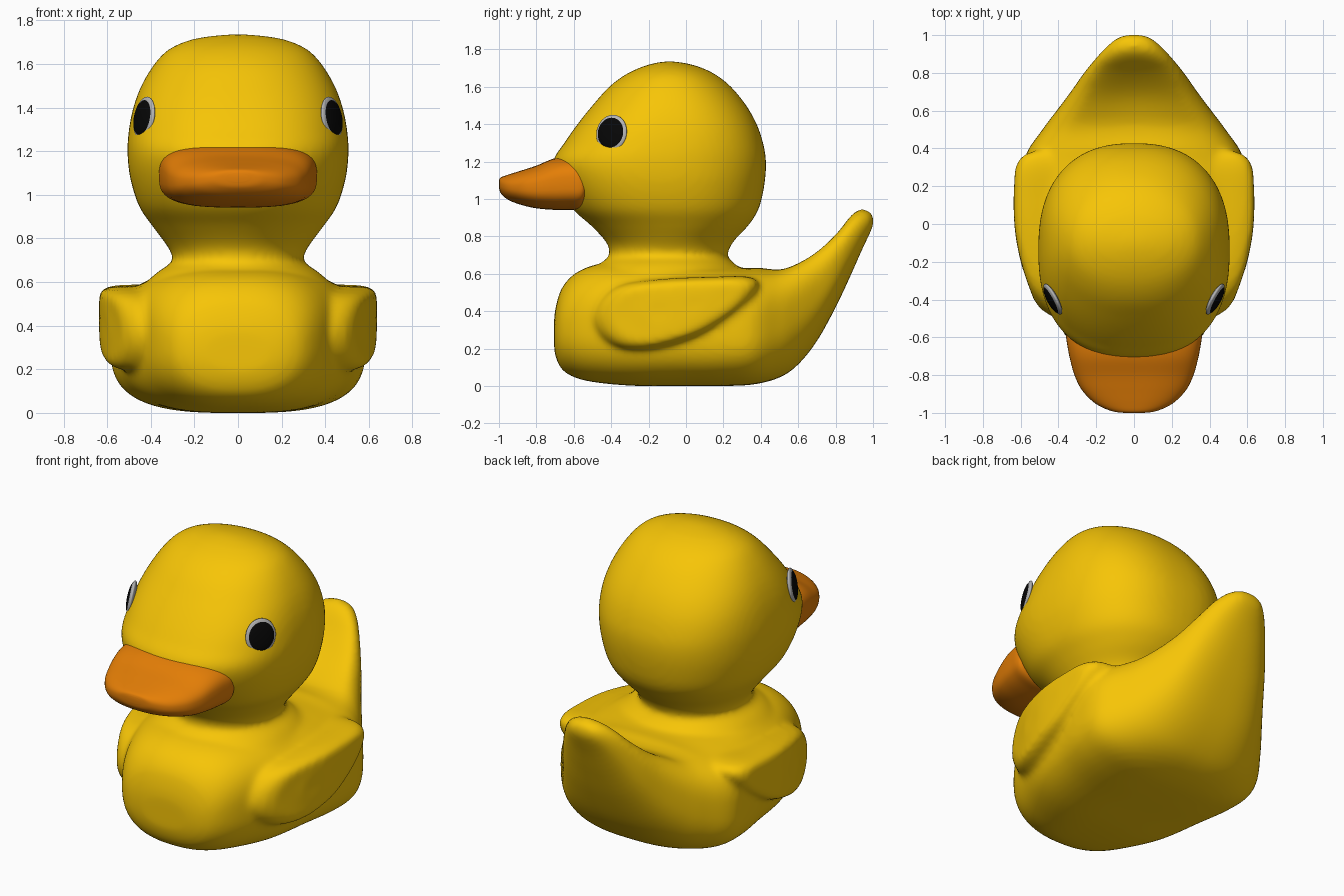
import bpy, bmesh, math
from mathutils import Vector

if "Cube" in bpy.data.objects:
    bpy.data.objects.remove(bpy.data.objects["Cube"])


def material(name, rgb):
    m = bpy.data.materials.new(name)
    m.diffuse_color = (*rgb, 1)
    m.use_nodes = True
    m.node_tree.nodes["Principled BSDF"].inputs["Base Color"].default_value = m.diffuse_color
    return m


yellow = material("yellow", (0.93, 0.56, 0.002))
orange = material("orange", (0.78, 0.21, 0.002))
black = material("black", (0.002, 0.002, 0.002))
grey = material("pale_grey", (0.45, 0.45, 0.45))


def spline(rows, steps, closed=False):
    """Smooth curve through rows of numbers (Catmull-Rom)."""
    n, out = len(rows), []
    at = (lambda i: rows[i % n]) if closed else (lambda i: rows[max(0, min(n - 1, i))])
    for i in range(n if closed else n - 1):
        for k in range(steps):
            t = k / steps
            out.append([0.5 * (2 * b + (c - a) * t + (2 * a - 5 * b + 4 * c - d) * t * t
                               + (3 * b - a - 3 * c + d) * t ** 3)
                        for a, b, c, d in zip(at(i - 1), at(i), at(i + 1), at(i + 2))])
    return out if closed else out + [list(rows[-1])]


def skin(name, rings, mat):
    """Closed mesh bridging equal-sized rings of points."""
    bm = bmesh.new()
    loops = [[bm.verts.new(p) for p in ring] for ring in rings]
    for a, b in zip(loops, loops[1:]):
        for i in range(len(a)):
            j = (i + 1) % len(a)
            bm.faces.new((a[i], a[j], b[j], b[i]))
    bm.faces.new(loops[0])
    bm.faces.new(loops[-1])
    bmesh.ops.recalc_face_normals(bm, faces=bm.faces)
    mesh = bpy.data.meshes.new(name)
    bm.to_mesh(mesh)
    bm.free()
    mesh.materials.append(mat)
    for p in mesh.polygons:
        p.use_smooth = True
    ob = bpy.data.objects.new(name, mesh)
    bpy.context.collection.objects.link(ob)
    return ob


def loft(name, rows, axis, mat, sides=64, steps=6, dish=0.0):
    """Superellipse sections: (position, low, high, half width, exponent).
    dish hollows the upper side of the tail."""
    rings = []
    for pos, lo, hi, w, n in spline(rows, steps):
        mid, h, ring = (lo + hi) / 2, (hi - lo) / 2, []
        for k in range(sides):
            a = 2 * math.pi * k / sides
            c, s = math.cos(a), math.sin(a)
            x = w * math.copysign(abs(c) ** (2 / n), c)
            v = mid + h * math.copysign(abs(s) ** (2 / n), s)
            if s > 0 and 0.4 < pos < 0.92:
                v -= dish * math.sin(math.pi * (pos - 0.4) / 0.52) * max(0, 1 - (x / w / 0.75) ** 2)
            ring.append((x, pos, v) if axis == "y" else (x, v, pos))
        rings.append(ring)
    return skin(name, rings, mat)


# Body with upswept tail, lofted from front to back
body = loft("body", [
    (-0.705, 0.20, 0.36, 0.14, 2.2), (-0.695, 0.15, 0.43, 0.22, 2.3),
    (-0.66, 0.085, 0.53, 0.30, 2.4), (-0.58, 0.04, 0.61, 0.37, 2.6),
    (-0.45, 0.015, 0.655, 0.435, 2.8), (-0.25, 0.0, 0.665, 0.51, 3.0),
    (0.0, 0.0, 0.66, 0.55, 3.1), (0.2, 0.0, 0.64, 0.58, 3.1),
    (0.36, 0.008, 0.63, 0.575, 3.0), (0.5, 0.045, 0.655, 0.485, 2.8),
    (0.6, 0.115, 0.705, 0.41, 2.7), (0.7, 0.24, 0.765, 0.335, 2.7),
    (0.8, 0.42, 0.845, 0.265, 2.6), (0.88, 0.59, 0.922, 0.20, 2.4),
    (0.94, 0.725, 0.945, 0.145, 2.2), (0.985, 0.82, 0.93, 0.09, 2.1),
    (1.003, 0.865, 0.90, 0.04, 2.0)], "y", yellow, dish=0.06)

# Neck and head, lofted upwards
head = loft("head", [
    (0.58, -0.55, 0.36, 0.44, 2.2), (0.645, -0.47, 0.27, 0.37, 2.2),
    (0.69, -0.415, 0.225, 0.305, 2.1), (0.73, -0.41, 0.23, 0.305, 2.1),
    (0.78, -0.435, 0.26, 0.335, 2.1), (0.86, -0.51, 0.335, 0.395, 2.2),
    (0.95, -0.61, 0.39, 0.455, 2.3), (1.08, -0.685, 0.42, 0.495, 2.35),
    (1.20, -0.71, 0.428, 0.507, 2.4), (1.30, -0.65, 0.412, 0.50, 2.4),
    (1.40, -0.58, 0.378, 0.48, 2.35), (1.50, -0.50, 0.322, 0.443, 2.25),
    (1.60, -0.41, 0.24, 0.383, 2.15), (1.67, -0.315, 0.15, 0.312, 2.1),
    (1.715, -0.21, 0.045, 0.20, 2.0), (1.735, -0.12, -0.06, 0.05, 2.0)], "z", yellow)

# Wings: side outline shrunk in layers over a bowed outer surface
outline = spline([(-0.49, 0.37), (-0.44, 0.47), (-0.33, 0.54), (-0.1, 0.57), (0.15, 0.58),
                  (0.32, 0.58), (0.38, 0.54), (0.33, 0.45), (0.2, 0.35), (0.03, 0.26),
                  (-0.2, 0.20), (-0.36, 0.21), (-0.46, 0.28)], 4, closed=True)
parts = [head]
for side, label in ((-1, "wing_left"), (1, "wing_right")):
    rings = []
    for size, depth in ((1.04, 0.25), (1.02, 0.09), (0.98, 0.045), (0.91, 0.016),
                        (0.80, 0.002), (0.4, 0), (0.05, 0)):
        ring = []
        for y, z in outline:
            y, z = -0.05 + (y + 0.05) * size, 0.41 + (z - 0.41) * size
            x = 0.638 - 0.42 * max(0, 0.1 - y) ** 2 - 0.3 * max(0, y - 0.15) ** 2
            ring.append((side * (x - depth), y, z))
        rings.append(ring)
    parts.append(skin(label, rings, yellow))

# Fuse the yellow parts into one soft moulded skin
bpy.ops.object.select_all(action="DESELECT")
for ob in parts + [body]:
    ob.select_set(True)
bpy.context.view_layer.objects.active = body
bpy.ops.object.join()
fuse = body.modifiers.new("fuse", "REMESH")
fuse.mode = "VOXEL"
fuse.voxel_size = 0.016
fuse.use_smooth_shade = True
soft = body.modifiers.new("soften", "SMOOTH")
soft.factor = 0.5
soft.iterations = 12

# Beak
loft("beak", [
    (-1.0, 1.06, 1.10, 0.05, 2.2), (-0.99, 1.03, 1.115, 0.12, 2.3),
    (-0.95, 0.995, 1.13, 0.205, 2.4), (-0.88, 0.968, 1.152, 0.275, 2.6),
    (-0.80, 0.95, 1.178, 0.315, 2.8), (-0.71, 0.942, 1.215, 0.34, 3.0),
    (-0.63, 0.942, 1.23, 0.355, 3.1), (-0.57, 0.945, 1.225, 0.362, 3.1),
    (-0.54, 0.97, 1.20, 0.35, 3.0), (-0.50, 1.02, 1.15, 0.30, 2.8)], "y", orange)

# Eyes: flattened pupil set into a pale rim
for side, label in ((-1, "left"), (1, "right")):
    normal = Vector((side * 0.87, -0.47, 0.17)).normalized()
    for part, mat, out, size in (("eye_rim", grey, 0.0, (0.092, 0.099, 0.022)),
                                 ("pupil", black, 0.008, (0.079, 0.084, 0.019))):
        bpy.ops.mesh.primitive_uv_sphere_add(
            segments=40, ring_count=20, radius=1,
            location=Vector((side * 0.43, -0.398, 1.352)) + normal * out,
            rotation=normal.to_track_quat("Z", "Y").to_euler())
        eye = bpy.context.object
        eye.name = f"{part}_{label}"
        eye.scale = size
        eye.data.materials.append(mat)
        bpy.ops.object.shade_smooth()
